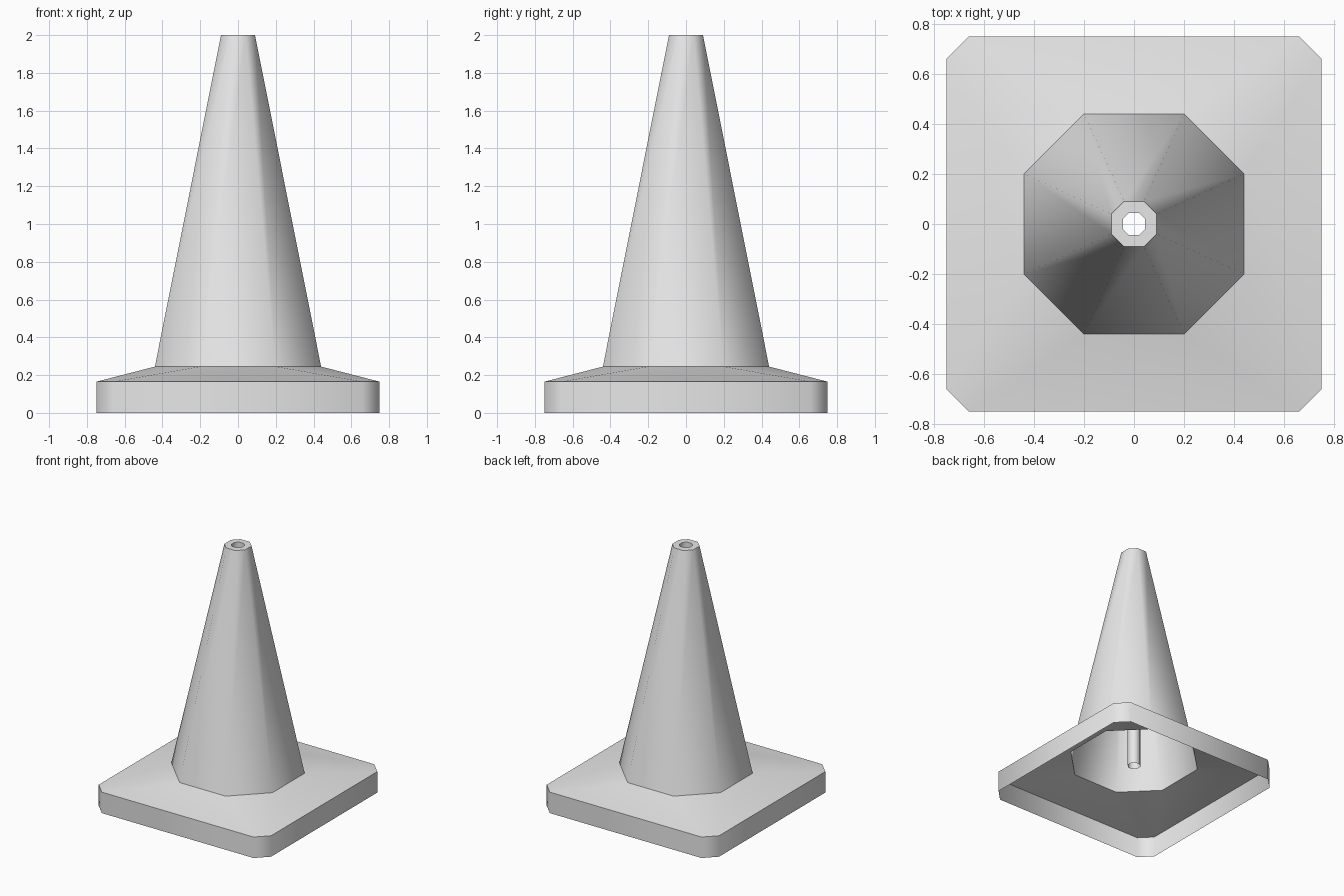
import bpy
import math

default_cube = bpy.data.objects.get("Cube")
if default_cube:
    bpy.data.objects.remove(default_cube, do_unlink=True)

grey = bpy.data.materials.new("plain_grey")
grey.use_nodes = True
colour = (0.8, 0.8, 0.8, 1.0)
grey.diffuse_color = colour
grey.node_tree.nodes["Principled BSDF"].inputs["Base Color"].default_value = colour


def octagon(half, flat, z):
    """Counter-clockwise ring: half = half width, flat = half length of a straight side."""
    corner = [(half, -flat), (half, flat)]
    ring = []
    for turn in range(4):
        c, s = round(math.cos(turn * math.pi / 2)), round(math.sin(turn * math.pi / 2))
        ring += [(x * c - y * s, x * s + y * c, z) for x, y in corner]
    return ring


def loft(name, sections):
    """Open shell joining a chain of octagonal sections."""
    verts = [v for section in sections for v in octagon(*section)]
    faces = []
    for level in range(len(sections) - 1):
        low, high = level * 8, level * 8 + 8
        for i in range(8):
            j = (i + 1) % 8
            faces.append((low + i, low + j, high + j, high + i))
    mesh = bpy.data.meshes.new(name)
    mesh.from_pydata(verts, [], faces)
    mesh.materials.append(grey)
    obj = bpy.data.objects.new(name, mesh)
    bpy.context.collection.objects.link(obj)
    bpy.ops.object.select_all(action="DESELECT")
    obj.select_set(True)
    bpy.context.view_layer.objects.active = obj
    bpy.ops.object.shade_smooth_by_angle(angle=math.radians(52))
    return obj


# Hollow square base: upright rim, then a gently sloping top up to the cone
loft("base", [(0.75, 0.66, 0.0), (0.75, 0.66, 0.165), (0.44, 0.2, 0.245)])

# Tapered cone wall, open underneath
loft("cone", [(0.44, 0.2, 0.245), (0.09, 0.04, 2.0)])

# Flat tip ring with a narrow open tube running down inside the cone
loft("tip_and_inner_tube", [(0.09, 0.04, 2.0), (0.044, 0.02, 2.0), (0.044, 0.02, 0.2)])
